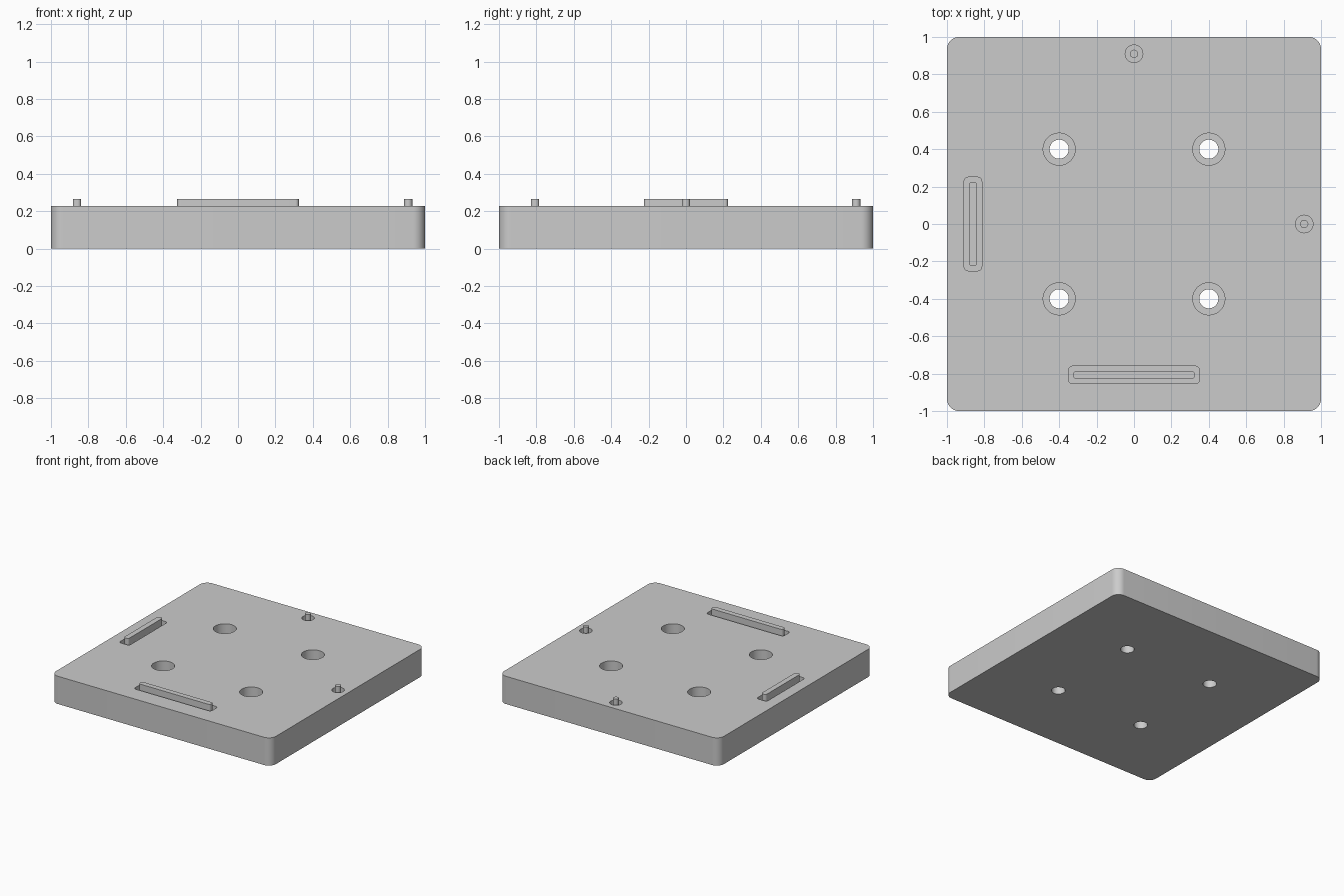
import bpy, bmesh, math

cube = bpy.data.objects.get("Cube")
if cube:
    bpy.data.objects.remove(cube, do_unlink=True)

grey = bpy.data.materials.new("plain grey")
grey.use_nodes = True
COLOUR = (0.6, 0.6, 0.6, 1)
grey.diffuse_color = COLOUR
grey.node_tree.nodes["Principled BSDF"].inputs["Base Color"].default_value = COLOUR

TOP, TIP = 0.228, 0.266
RECESS = TOP - 0.04
BORE = 0.09


def prism(name, x, y, w, d, r, z0, z1, steps=10):
    """Upright prism with a rounded rectangle outline; r = w/2 = d/2 gives a cylinder."""
    outline = []
    for k, (sx, sy) in enumerate([(1, 1), (-1, 1), (-1, -1), (1, -1)]):
        for i in range(steps + 1):
            a = (k + i / steps) * math.pi / 2
            outline.append((x + sx * (w / 2 - r) + r * math.cos(a),
                            y + sy * (d / 2 - r) + r * math.sin(a), z0))
    bm = bmesh.new()
    face = bm.faces.new([bm.verts.new(p) for p in outline])
    side = bmesh.ops.extrude_face_region(bm, geom=[face])["geom"]
    bmesh.ops.translate(bm, vec=(0, 0, z1 - z0),
                        verts=[v for v in side if isinstance(v, bmesh.types.BMVert)])
    bmesh.ops.remove_doubles(bm, verts=bm.verts, dist=1e-5)
    bmesh.ops.recalc_face_normals(bm, faces=bm.faces)
    mesh = bpy.data.meshes.new(name)
    bm.to_mesh(mesh)
    bm.free()
    mesh.materials.append(grey)
    obj = bpy.data.objects.new(name, mesh)
    bpy.context.collection.objects.link(obj)
    return obj


def cylinder(name, x, y, r, z0, z1):
    return prism(name, x, y, 2 * r, 2 * r, r, z0, z1)


def smooth(obj):
    bpy.ops.object.select_all(action="DESELECT")
    obj.select_set(True)
    bpy.context.view_layer.objects.active = obj
    bpy.ops.object.shade_smooth_by_angle(angle=math.radians(35))


def cut(target, cutter):
    """Subtract the cutter from the target and discard it."""
    cutter.hide_render = True
    mod = target.modifiers.new("cut", "BOOLEAN")
    mod.operation, mod.solver, mod.object = "DIFFERENCE", "EXACT", cutter
    bpy.context.view_layer.objects.active = target
    bpy.ops.object.modifier_apply(modifier=mod.name)
    bpy.data.objects.remove(cutter, do_unlink=True)


# Base plate
plate = prism("base_plate", 0, 0, 2, 2, 0.065, 0, TOP)

# Counterbored screw holes
for x in (-0.4, 0.4):
    for y in (-0.4, 0.4):
        cut(plate, cylinder("bore_cutter", x, y, 0.086, BORE, TOP + 0.1))
        cut(plate, cylinder("hole_cutter", x, y, 0.051, -0.1, TOP + 0.1))

# Raised ribs, each standing in a shallow slot
for name, x, y, w, d in [("front_rib", 0, -0.807, 0.65, 0.044),
                         ("right_rib", -0.861, 0, 0.044, 0.45)]:
    cut(plate, prism("slot_cutter", x, y, w + 0.05, d + 0.05, 0.022, RECESS, TOP + 0.1))
    smooth(prism(name, x, y, w, d, 0.018, RECESS, TIP))

# Round pins, each standing in a shallow round pocket
for name, x, y in [("back_pin", 0, 0.91), ("left_pin", 0.91, 0)]:
    cut(plate, cylinder("pocket_cutter", x, y, 0.047, RECESS, TOP + 0.1))
    smooth(cylinder(name, x, y, 0.022, RECESS, TIP))

smooth(plate)
